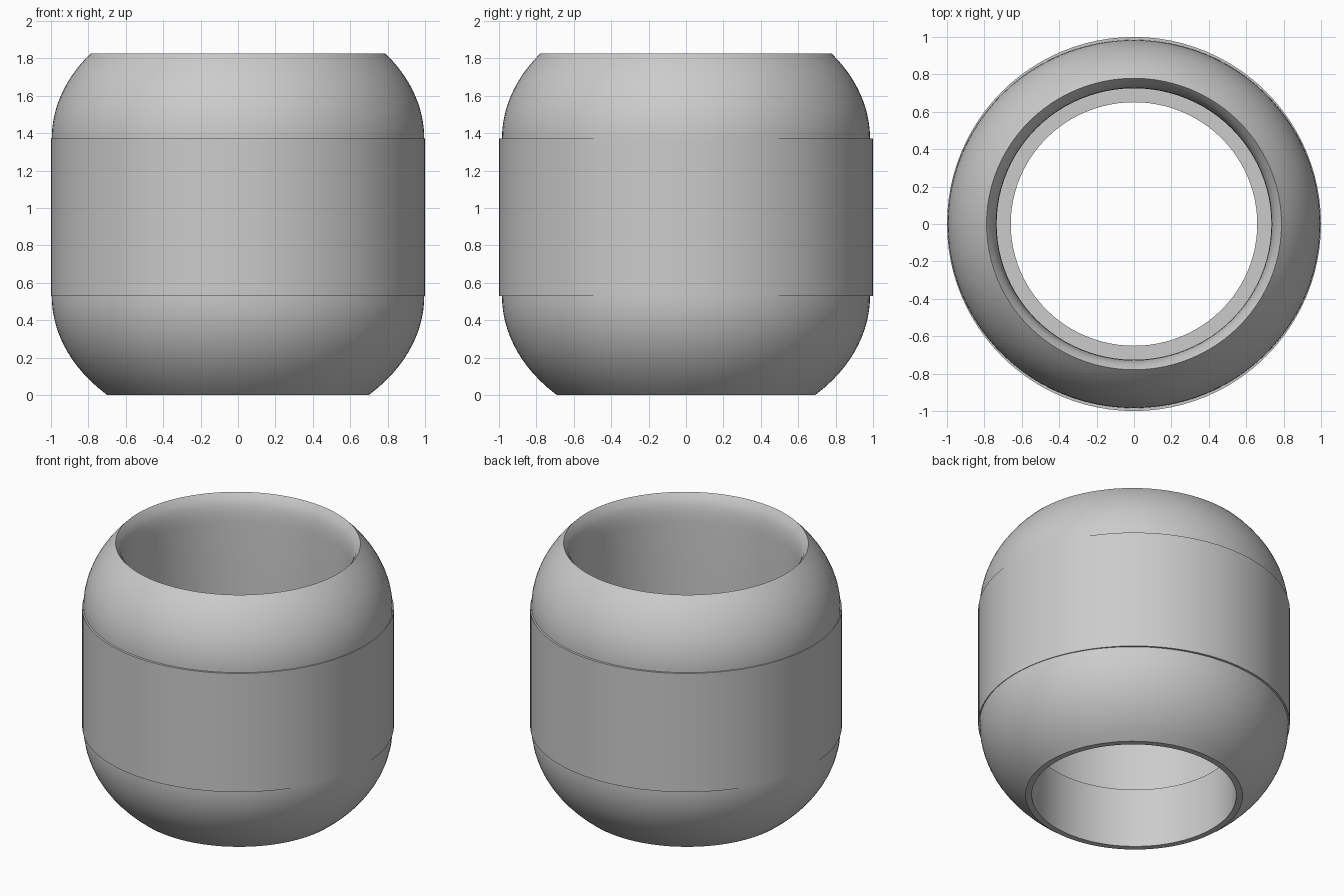
import bpy, bmesh, math

cube = bpy.data.objects.get("Cube")
if cube:
    bpy.data.objects.remove(cube, do_unlink=True)

SEGMENTS = 96

grey = bpy.data.materials.new("plain grey")
grey.use_nodes = True
colour = (0.6, 0.6, 0.6, 1)
grey.diffuse_color = colour
grey.node_tree.nodes["Principled BSDF"].inputs["Base Color"].default_value = colour


def lathe(name, profile, scale=(1, 1)):
    """Spin a closed (radius, height) profile about the z axis."""
    bm = bmesh.new()
    rings = []
    for i in range(SEGMENTS):
        a = 2 * math.pi * i / SEGMENTS
        rings.append([bm.verts.new((r * math.cos(a) * scale[0],
                                    r * math.sin(a) * scale[1], z))
                      for r, z in profile])
    count = len(profile)
    for i in range(SEGMENTS):
        here, after = rings[i], rings[(i + 1) % SEGMENTS]
        for j in range(count):
            k = (j + 1) % count
            bm.faces.new((here[j], after[j], after[k], here[k]))
    bmesh.ops.recalc_face_normals(bm, faces=bm.faces)
    mesh = bpy.data.meshes.new(name)
    bm.to_mesh(mesh)
    bm.free()
    mesh.materials.append(grey)
    obj = bpy.data.objects.new(name, mesh)
    bpy.context.collection.objects.link(obj)
    bpy.ops.object.select_all(action="DESELECT")
    obj.select_set(True)
    bpy.context.view_layer.objects.active = obj
    bpy.ops.object.shade_smooth_by_angle(angle=math.radians(30))
    return obj


def dome(z_start, z_end, z_centre, steps=14):
    """Points along an elliptical shoulder."""
    points = []
    for i in range(steps + 1):
        z = z_start + (z_end - z_start) * i / steps
        points.append((0.99 * math.sqrt(1 - ((z - z_centre) / 0.745) ** 2), z))
    return points


# Rounded shell: lower and upper shoulders, flared mouth, bore and inner ledge
bore = [(0.757, 1.79), (0.742, 1.75), (0.733, 1.70), (0.73, 1.64),
        (0.73, 1.22), (0.735, 1.22), (0.735, 0.42), (0.655, 0.42), (0.655, 0)]
lathe("rounded_shell", dome(0, 0.53, 0.53) + dome(1.37, 1.825, 1.37) + bore,
      scale=(1.006, 0.994))

# Straight band around the middle
lathe("middle_band", [(1, 0.53), (1, 1.37), (0.95, 1.37), (0.95, 0.53)])
